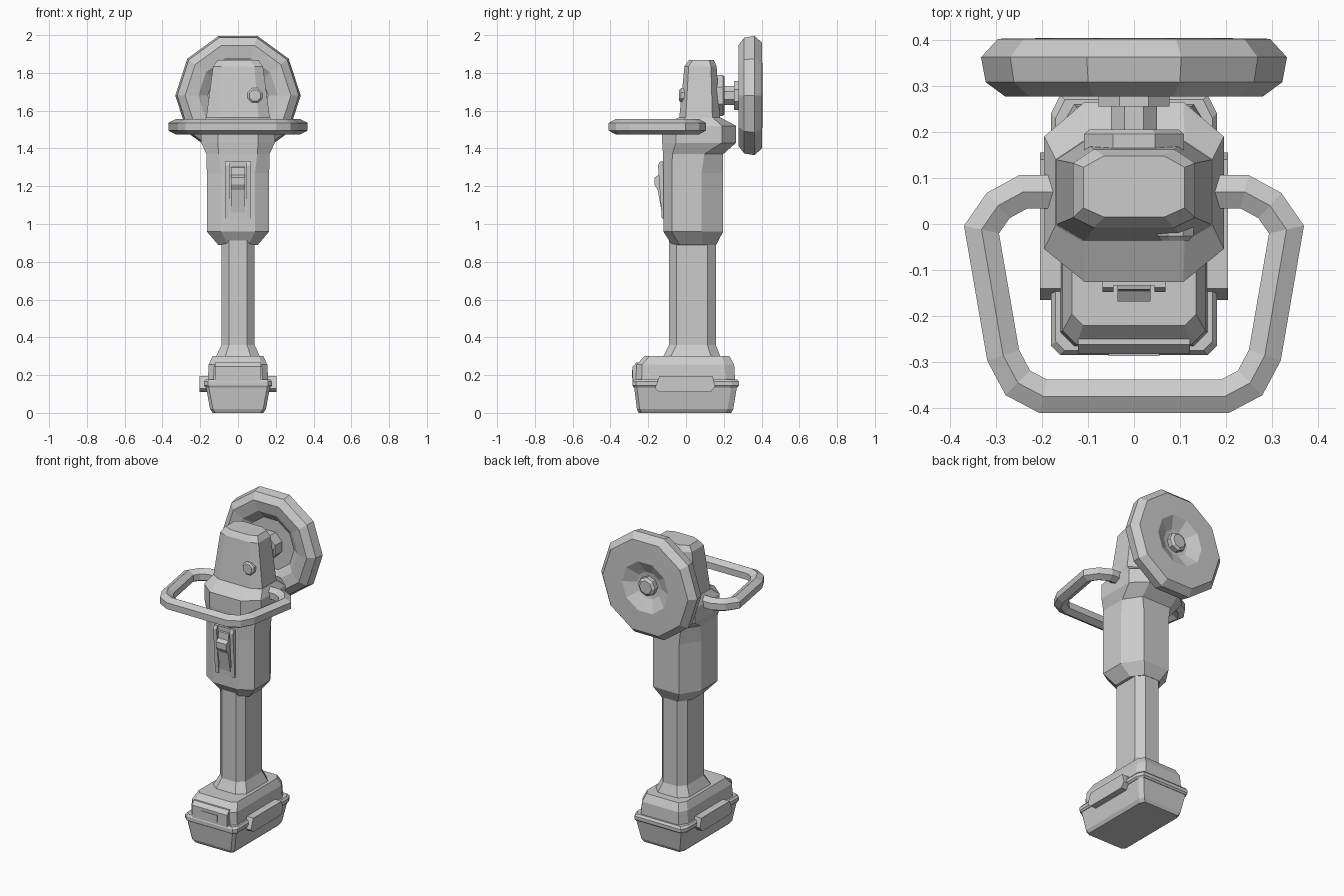
import bpy, math
from mathutils import Vector


def mesh(name, verts, faces):
    me = bpy.data.meshes.new(name)
    me.from_pydata(verts, [], faces)
    me.update()
    ob = bpy.data.objects.new(name, me)
    bpy.context.collection.objects.link(ob)
    import bmesh
    bm = bmesh.new()
    bm.from_mesh(me)
    bmesh.ops.recalc_face_normals(bm, faces=bm.faces)
    bm.to_mesh(me)
    bm.free()
    return ob


def skin(name, rings, closed=False):
    """Bridge equal-length rings; cap the ends unless the strip is closed."""
    n, m = len(rings[0]), len(rings)
    faces = []
    for i in range(m if closed else m - 1):
        a, b = i * n, (i + 1) % m * n
        faces += [(a + j, a + (j + 1) % n, b + (j + 1) % n, b + j) for j in range(n)]
    if not closed:
        faces += [tuple(range(n)), tuple(range((m - 1) * n, m * n))]
    return mesh(name, [v for r in rings for v in r], faces)


def octagon(z, hx, y0, y1, cx, cf, cb):
    """Chamfered rectangle; cx = chamfer in x, cf / cb = front / back chamfer in y."""
    half = [(hx - cx, y0), (hx, y0 + cf), (hx, y1 - cb), (hx - cx, y1)]
    return [(x, y, z) for x, y in half] + [(-x, y, z) for x, y in reversed(half)]


def loft(name, *sections):
    return skin(name, [octagon(*s) for s in sections])


def prism(name, profile, x0, x1, inset=0):
    """Extrude a (y, z) profile along x."""
    return skin(name, [[(x, y, z) for y, z in profile] for x in (x0, x1)])


def lathe(name, profile, n, cx=0, cz=1.68, phase=0):
    """Turn a (radius, y) profile about an axis along y."""
    ang = [phase + 2 * math.pi * j / n for j in range(n)]
    return skin(name, [[(cx + r * math.cos(a), y, cz + r * math.sin(a)) for a in ang]
                       for r, y in profile])


# Battery pack: tapered tub, rim, upper shell
loft("battery_tub",
     (0.0, 0.135, -0.25, 0.24, 0.015, 0.015, 0.03),
     (0.02, 0.148, -0.26, 0.25, 0.015, 0.015, 0.03),
     (0.14, 0.17, -0.275, 0.27, 0.015, 0.015, 0.03))
loft("battery_rim",
     (0.135, 0.172, -0.278, 0.272, 0.02, 0.02, 0.04),
     (0.145, 0.18, -0.284, 0.28, 0.02, 0.02, 0.04),
     (0.165, 0.18, -0.284, 0.28, 0.02, 0.02, 0.04),
     (0.178, 0.17, -0.275, 0.27, 0.02, 0.02, 0.04))
loft("battery_shell",
     (0.17, 0.16, -0.265, 0.26, 0.03, 0.03, 0.05),
     (0.255, 0.155, -0.262, 0.255, 0.03, 0.03, 0.05),
     (0.30, 0.135, -0.22, 0.23, 0.025, 0.025, 0.04))

# Front latch and its button
prism("front_latch", [(-0.23, 0.17), (-0.282, 0.17), (-0.282, 0.245),
                      (-0.262, 0.268), (-0.23, 0.268)], -0.122, 0.122)
prism("latch_button", [(-0.27, 0.185), (-0.287, 0.185), (-0.287, 0.228),
                       (-0.27, 0.228)], -0.055, 0.055)

# Side clips
for side, s in (("left", -1), ("right", 1)):
    low = [(-0.14, 0.11), (0.13, 0.11), (0.155, 0.14), (0.14, 0.195), (-0.14, 0.195), (-0.165, 0.13)]
    prism("clip_" + side, low, s * 0.15, s * 0.204)

# Grip with flared foot
loft("grip",
     (0.29, 0.12, -0.125, 0.185, 0.05, 0.04, 0.05),
     (0.36, 0.088, -0.09, 0.158, 0.04, 0.04, 0.045),
     (0.93, 0.088, -0.09, 0.158, 0.04, 0.04, 0.045))

# Motor body with gearbox collar
loft("motor_body",
     (0.89, 0.105, -0.075, 0.16, 0.05, 0.04, 0.07),
     (0.96, 0.165, -0.12, 0.197, 0.075, 0.045, 0.115),
     (1.27, 0.165, -0.12, 0.197, 0.075, 0.045, 0.115),
     (1.37, 0.167, -0.122, 0.197, 0.065, 0.05, 0.10),
     (1.43, 0.195, -0.126, 0.265, 0.088, 0.072, 0.075),
     (1.52, 0.195, -0.126, 0.265, 0.088, 0.072, 0.075),
     (1.565, 0.17, -0.037, 0.18, 0.06, 0.035, 0.04))

# Gear head
loft("gear_head",
     (1.55, 0.17, -0.037, 0.18, 0.06, 0.035, 0.04),
     (1.835, 0.132, -0.008, 0.162, 0.045, 0.022, 0.03),
     (1.867, 0.11, 0.015, 0.148, 0.045, 0.02, 0.025))
lathe("spindle_lock_button", [(0.042, 0.03), (0.042, -0.026), (0.032, -0.036)], 8, 0.09, 1.68, math.pi / 8)

# Switch plate and sliding switch
for s in (-1, 1):
    prism("switch_rail", [(-0.10, 1.03), (-0.128, 1.03), (-0.148, 1.31), (-0.138, 1.33), (-0.10, 1.33)],
          s * 0.045, s * 0.068)
prism("switch_plate", [(-0.10, 1.03), (-0.124, 1.03), (-0.134, 1.33), (-0.10, 1.33)], -0.05, 0.05)
prism("slide_switch", [(-0.11, 1.06), (-0.128, 1.06), (-0.15, 1.18), (-0.168, 1.21), (-0.168, 1.245),
                       (-0.145, 1.26), (-0.142, 1.30), (-0.11, 1.31)], -0.036, 0.036)

# Spindle and ten-sided wheel with dished faces
lathe("spindle", [(0.118, 0.14), (0.118, 0.195), (0.105, 0.205), (0.054, 0.205),
                  (0.054, 0.255), (0.083, 0.255), (0.083, 0.34)], 8, phase=math.pi / 8)
lathe("polishing_wheel", [(0.07, 0.325), (0.16, 0.325), (0.21, 0.288), (0.28, 0.277), (0.322, 0.308),
                          (0.332, 0.362), (0.295, 0.402), (0.16, 0.404), (0.085, 0.365), (0.05, 0.36)], 10)
lathe("wheel_nut", [(0.058, 0.35), (0.058, 0.388), (0.042, 0.4)], 8)

# Loop handle: hexagonal section swept along a mirrored path
half = [(0.16, 0.07), (0.24, 0.07), (0.295, 0.04), (0.331, -0.012),
        (0.284, -0.285), (0.252, -0.345), (0.197, -0.374)]
path = [Vector(p) for p in half] + [Vector((-x, y)) for x, y in reversed(half)]
section = [(0, 0.04), (0.036, 0.02), (0.036, -0.02), (0, -0.04), (-0.036, -0.02), (-0.036, 0.02)]
rings = []
for i, p in enumerate(path):
    d0 = (p - path[i - 1]).normalized() if i else (path[1] - p).normalized()
    d1 = (path[i + 1] - p).normalized() if i < len(path) - 1 else d0
    t = (d0 + d1).normalized()
    k = 1 / max(0.5, t.dot(d1))
    rings.append([(p.x - t.y * w * k, p.y + t.x * w * k, 1.515 + h) for w, h in section])
skin("loop_handle", rings)
